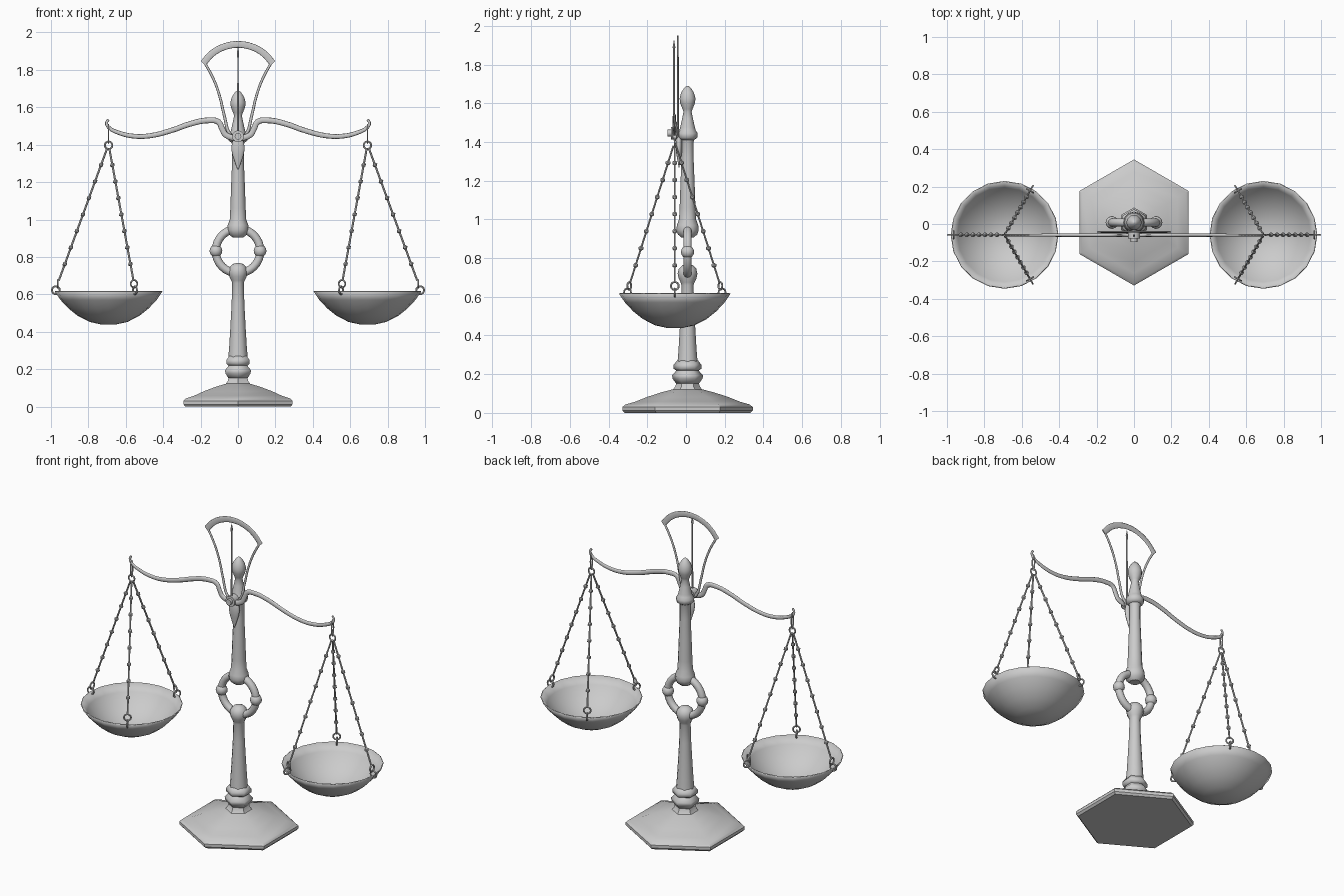
import bpy, bmesh
from math import pi, sin, cos, radians
from mathutils import Vector, Matrix

if "Cube" in bpy.data.objects:
    bpy.data.objects.remove(bpy.data.objects["Cube"])

COL_Y, BEAM_Y, FRAME_Y = 0.008, -0.06, -0.042


def finish(ob, angle=40):
    bpy.ops.object.select_all(action='DESELECT')
    ob.select_set(True)
    bpy.context.view_layer.objects.active = ob
    if ob.type == 'CURVE':
        bpy.ops.object.convert(target='MESH')
        ob = bpy.context.object
    bpy.ops.object.shade_smooth_by_angle(angle=radians(angle))
    return ob


def from_bm(name, bm, loc=(0, 0, 0), angle=40):
    me = bpy.data.meshes.new(name)
    bm.to_mesh(me)
    bm.free()
    ob = bpy.data.objects.new(name, me)
    ob.location = loc
    bpy.context.collection.objects.link(ob)
    return finish(ob, angle)


def lathe(name, profile, n, loc, closed=True, shell=0, angle=40):
    """Revolve (radius, z) points, listed bottom to top, around z."""
    bm = bmesh.new()
    rings = [[bm.verts.new((r * cos(pi / 2 + 2 * pi * i / n), r * sin(pi / 2 + 2 * pi * i / n), z))
              for i in range(n)] for r, z in profile]
    for a, b in zip(rings, rings[1:]):
        for i in range(n):
            j = (i + 1) % n
            bm.faces.new((a[i], a[j], b[j], b[i]))
    bm.faces.new(rings[0][::-1])
    if closed:
        bm.faces.new(rings[-1])
    ob = from_bm(name, bm, loc, angle)
    if shell:
        m = ob.modifiers.new("shell", 'SOLIDIFY')
        m.thickness = shell
        m.offset = -1
    return ob


def tube(name, pts, radius, y, flat=1.0, res=3):
    """Smooth round bar through (x, z, thickness factor) points, flattened in y."""
    cu = bpy.data.curves.new(name, 'CURVE')
    cu.dimensions = '3D'
    cu.bevel_depth, cu.bevel_resolution, cu.resolution_u = radius, 2, res
    cu.use_fill_caps = True
    sp = cu.splines.new('BEZIER')
    sp.bezier_points.add(len(pts) - 1)
    for bp, (x, z, f) in zip(sp.bezier_points, pts):
        bp.co, bp.radius = (x, 0, z), f
        bp.handle_left_type = bp.handle_right_type = 'AUTO'
    ob = bpy.data.objects.new(name, cu)
    ob.location.y, ob.scale.y = y, flat
    bpy.context.collection.objects.link(ob)
    return finish(ob, 60)


def rod(bm, a, b, r1, r2=None, n=6):
    a, b = Vector(a), Vector(b)
    rot = (b - a).to_track_quat('Z', 'Y').to_matrix().to_4x4()
    bmesh.ops.create_cone(bm, cap_ends=True, segments=n, radius1=r1, radius2=r1 if r2 is None else r2,
                          depth=(b - a).length, matrix=Matrix.Translation((a + b) / 2) @ rot)


def ring(bm, c, R, r, normal, stretch=1.0, n=16, k=6):
    """Torus with the given axis, stretched in z."""
    rot = Vector(normal).to_track_quat('Z', 'Y').to_matrix()
    vs = []
    for i in range(n):
        u = 2 * pi * i / n
        for j in range(k):
            v = 2 * pi * j / k
            p = rot @ Vector(((R + r * cos(v)) * cos(u), (R + r * cos(v)) * sin(u), r * sin(v)))
            p.z *= stretch
            vs.append(bm.verts.new(Vector(c) + p))
    for i in range(n):
        for j in range(k):
            i2, j2 = (i + 1) % n, (j + 1) % k
            bm.faces.new((vs[i * k + j], vs[i2 * k + j], vs[i2 * k + j2], vs[i * k + j2]))


# Hexagonal foot with its stacked collars
lathe("base", [(.325, 0), (.337, .012), (.337, .03), (.322, .043), (.27, .058), (.21, .082),
               (.14, .105), (.075, .122), (.064, .135), (.058, .155)], 6, (0, COL_Y, 0), angle=30)
lathe("base_collar", [(.058, .15), (.078, .178), (.08, .195), (.062, .213), (.059, .22), (.072, .228),
                      (.072, .248), (.055, .27)], 6, (0, COL_Y, 0), angle=65)

# Lower shaft ending in a knob
lathe("lower_shaft", [(.052, .26), (.047, .32), (.041, .42), (.034, .55), (.031, .66), (.036, .675),
                      (.046, .695), (.051, .72), (.045, .745), (.028, .762), (.008, .768)],
      12, (0, COL_Y, 0))

# Open ring in the middle of the column, with a bead on either side
bm = bmesh.new()
ring(bm, (0, 0, .832), .119, .022, (0, 1, 0), n=32, k=10)
for s in (-1, 1):
    bmesh.ops.create_uvsphere(bm, u_segments=12, v_segments=8, radius=.034,
                              matrix=Matrix.Translation((s * .118, 0, .832)))
from_bm("column_ring", bm, (0, COL_Y, 0))

# Upper shaft with collar and pointed finial
lathe("upper_shaft", [(.03, .905), (.05, .922), (.058, .945), (.055, .97), (.044, 1.0), (.041, 1.06),
                      (.036, 1.2), (.031, 1.32), (.031, 1.40), (.036, 1.415)], 12, (0, COL_Y, 0))
lathe("column_collar", [(.034, 1.41), (.05, 1.422), (.052, 1.445), (.042, 1.46), (.038, 1.475), (.028, 1.52),
                        (.021, 1.555), (.026, 1.57), (.038, 1.60), (.041, 1.625), (.033, 1.655),
                        (.018, 1.678), (.004, 1.69)], 12, (0, COL_Y, 0), angle=60)

# Balance beam: half path mirrored through the centre
half = [(.065, 1.452, 1.1), (.085, 1.485, 1.1), (.105, 1.522, 1.1), (.16, 1.53, 1.1), (.25, 1.513, 1.05),
        (.36, 1.475, 1), (.47, 1.448, .95), (.56, 1.446, .9), (.64, 1.465, .8), (.69, 1.492, .7),
        (.703, 1.515, .55), (.693, 1.535, .5)]
tube("beam", [(-x, z, f) for x, z, f in half[::-1]] + [(0, 1.437, 1.2)] + half, .014, BEAM_Y, .6, 4)

# Pivot pin and hub
bm = bmesh.new()
rod(bm, (0, -.095, 1.445), (0, COL_Y, 1.445), .018, n=12)
rod(bm, (0, -.078, 1.445), (0, -.035, 1.445), .032, n=12)
from_bm("pivot", bm)

# Pointer needle rising from the beam
bm = bmesh.new()
rod(bm, (0, 0, 1.45), (0, 0, 1.86), .006, .004)
rod(bm, (0, 0, 1.86), (0, 0, 1.89), .004, .007)
rod(bm, (0, 0, 1.89), (0, 0, 1.925), .007, .001)
from_bm("pointer", bm, (0, -.062, 0))

# Arched scale plate on two curved stays
arc = [(.222 * sin(radians(a)), 1.714 + .222 * cos(radians(a)), 1) for a in range(-57, 58, 19)]
tube("scale_arc", arc, .018, FRAME_Y, .25, 5)
for s, side in ((-1, "left"), (1, "right")):
    tube("stay_" + side, [(s * .178, 1.838, 1), (s * .135, 1.76, 1), (s * .098, 1.66, 1),
                          (s * .072, 1.55, 1.1), (s * .04, 1.45, 1.3), (0, 1.425, 1.4)], .007, FRAME_Y, .7)

# Teardrop plate below the pivot
drop = lathe("teardrop", [(.003, 1.268), (.015, 1.30), (.03, 1.345), (.036, 1.38), (.032, 1.41),
                          (.022, 1.435), (.02, 1.45)], 12, (0, -.036, 0), angle=60)
drop.scale.y = .5

# Pans with their chains
for s, side in ((-1, "left"), (1, "right")):
    origin = (s * .692, BEAM_Y + .002, 0)
    lathe("pan_" + side, [(.04, .439), (.10, .452), (.165, .485), (.215, .525), (.257, .57), (.288, .615)],
          20, origin, closed=False, shell=.006, angle=50)
    bm = bmesh.new()
    # hanger link and top ring
    ring(bm, (0, 0, 1.458), .01, .004, (1, 0, 0), stretch=4)
    ring(bm, (0, 0, 1.397), .02, .005, (0, 1, 0))
    for k in range(3):
        a = 2 * pi * k / 3 + (0 if s > 0 else pi)
        out = Vector((cos(a), sin(a), 0))
        tan = Vector((-sin(a), cos(a), 0))
        # rim ring through the pan, and the link above it
        ring(bm, out * .282 + Vector((0, 0, .622)), .021, .005, tan)
        ring(bm, out * .272 + Vector((0, 0, .656)), .02, .005, out)
        top = out * .008 + Vector((0, 0, 1.38))
        low = out * .266 + Vector((0, 0, .674))
        for i in range(8):
            p, q = top.lerp(low, i / 8), top.lerp(low, (i + 1) / 8)
            rod(bm, p, q, .0055)
            if i < 7:
                bmesh.ops.create_icosphere(bm, subdivisions=1, radius=.014, matrix=Matrix.Translation(q))
    from_bm("chains_" + side, bm, origin)
